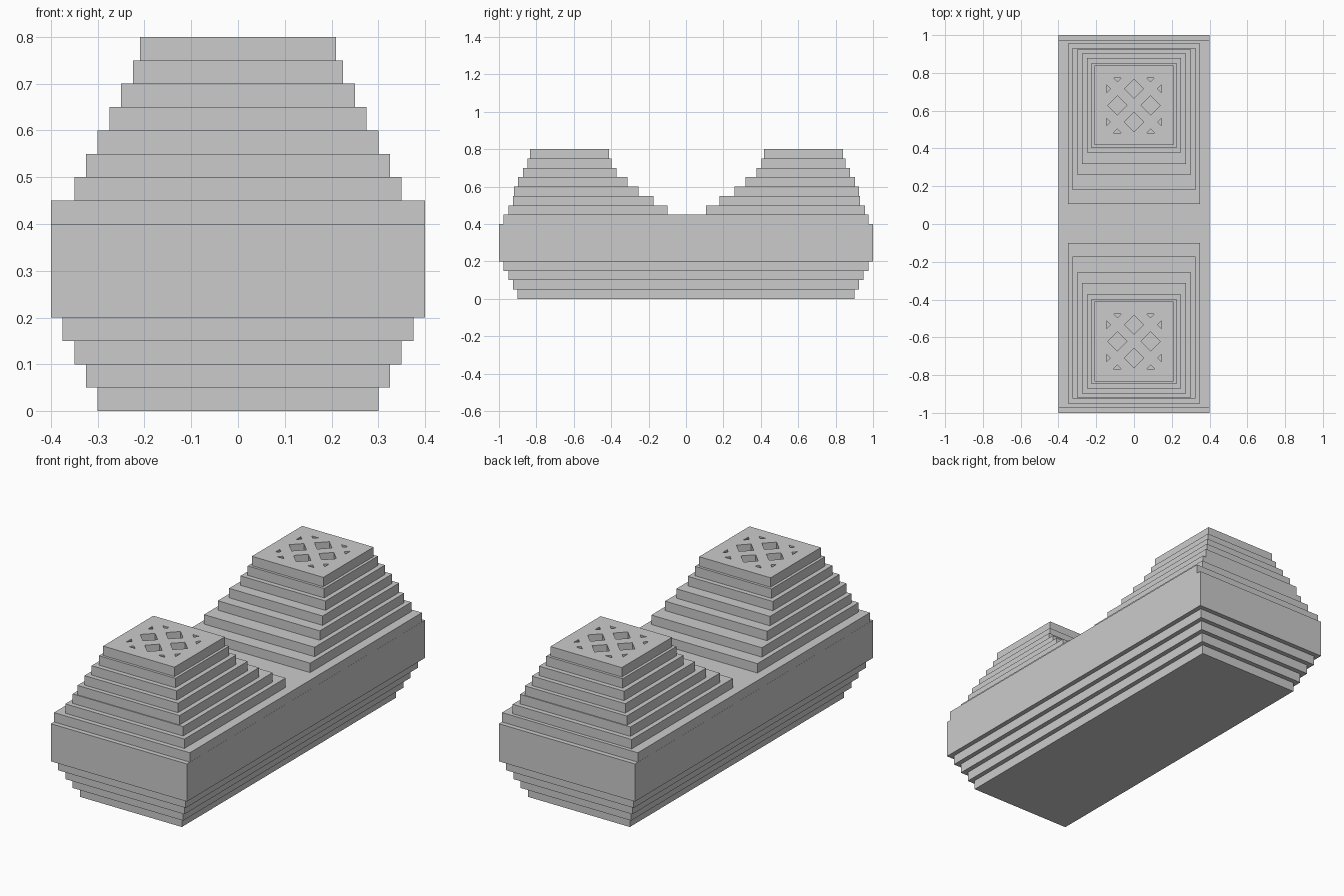
import bpy, bmesh

if "Cube" in bpy.data.objects:
    bpy.data.objects.remove(bpy.data.objects["Cube"])

STEP = 0.05


def finish(bm, name):
    bmesh.ops.recalc_face_normals(bm, faces=bm.faces)
    mesh = bpy.data.meshes.new(name)
    bm.to_mesh(mesh)
    bm.free()
    ob = bpy.data.objects.new(name, mesh)
    bpy.context.collection.objects.link(ob)
    return ob


def terraces(name, layers):
    """Closed stepped skin; each layer is (z0, z1, half_x, y0, y1)."""
    bm = bmesh.new()
    rings = []
    for z0, z1, hx, y0, y1 in layers:
        for z in (z0, z1):
            rings.append([bm.verts.new((x, y, z)) for x, y in
                          ((-hx, y0), (hx, y0), (hx, y1), (-hx, y1))])
    for a, b in zip(rings, rings[1:]):
        for i in range(4):
            j = (i + 1) % 4
            bm.faces.new((a[i], a[j], b[j], b[i]))
    bm.faces.new(rings[0])
    bm.faces.new(rings[-1])
    return finish(bm, name)


# Stepped base block
base = [(i * STEP, (i + 1) * STEP, 0.30 + 0.025 * i, -0.9 - 0.025 * i, 0.9 + 0.025 * i)
        for i in range(4)]
base += [(0.2, 0.4, 0.4, -1, 1), (0.4, 0.45, 0.3995, -0.975, 0.975)]
terraces("base", base)

# Tower steps: half width, inner y, outer y
STEPS = [(0.35, 0.103, 0.953), (0.325, 0.176, 0.928), (0.30, 0.256, 0.923),
         (0.275, 0.315, 0.90), (0.25, 0.375, 0.875), (0.225, 0.40, 0.85),
         (0.21, 0.414, 0.836)]

# Vent pattern: four diamonds, plus clipped diamond tips around them
P, R, LIM = 0.088, 0.051, 0.145
T = LIM - (2 * P - R)
VENTS = []
for cx, cy in ((P, 0), (-P, 0), (0, P), (0, -P)):
    VENTS.append([(cx + R, cy), (cx, cy + R), (cx - R, cy), (cx, cy - R)])
for s in (-1, 1):
    for t in (-1, 1):
        tip = [(s * LIM, t * P - T), (s * LIM, t * P + T), (s * (LIM - T), t * P)]
        VENTS += [tip, [(y, x) for x, y in tip]]

for side, label in ((-1, "front"), (1, "back")):
    layers = []
    for i, (hx, inner, outer) in enumerate(STEPS):
        z = 0.45 + i * STEP
        y0, y1 = sorted((side * inner + 0.003, side * outer + 0.003))
        layers.append((z - (0.01 if i == 0 else 0), z + STEP, hx, y0, y1))
    tower = terraces(label + "_tower", layers)

    # Vent holes sunk into the top plate
    bm = bmesh.new()
    for poly in VENTS:
        f = bm.faces.new([bm.verts.new((x, y + side * 0.625 + 0.003, 0.75)) for x, y in poly])
        top = bmesh.ops.extrude_face_region(bm, geom=[f])["geom"]
        bmesh.ops.translate(bm, vec=(0, 0, 0.1),
                            verts=[v for v in top if isinstance(v, bmesh.types.BMVert)])
    # restore any bottom cap removed by the extrusion
    bmesh.ops.holes_fill(bm, edges=[e for e in bm.edges if e.is_boundary], sides=4)
    cutter = finish(bm, label + "_vent_cutter")
    cutter.hide_render = True
    cutter.hide_viewport = True
    mod = tower.modifiers.new("vents", 'BOOLEAN')
    mod.operation = 'DIFFERENCE'
    mod.solver = 'EXACT'
    mod.object = cutter
